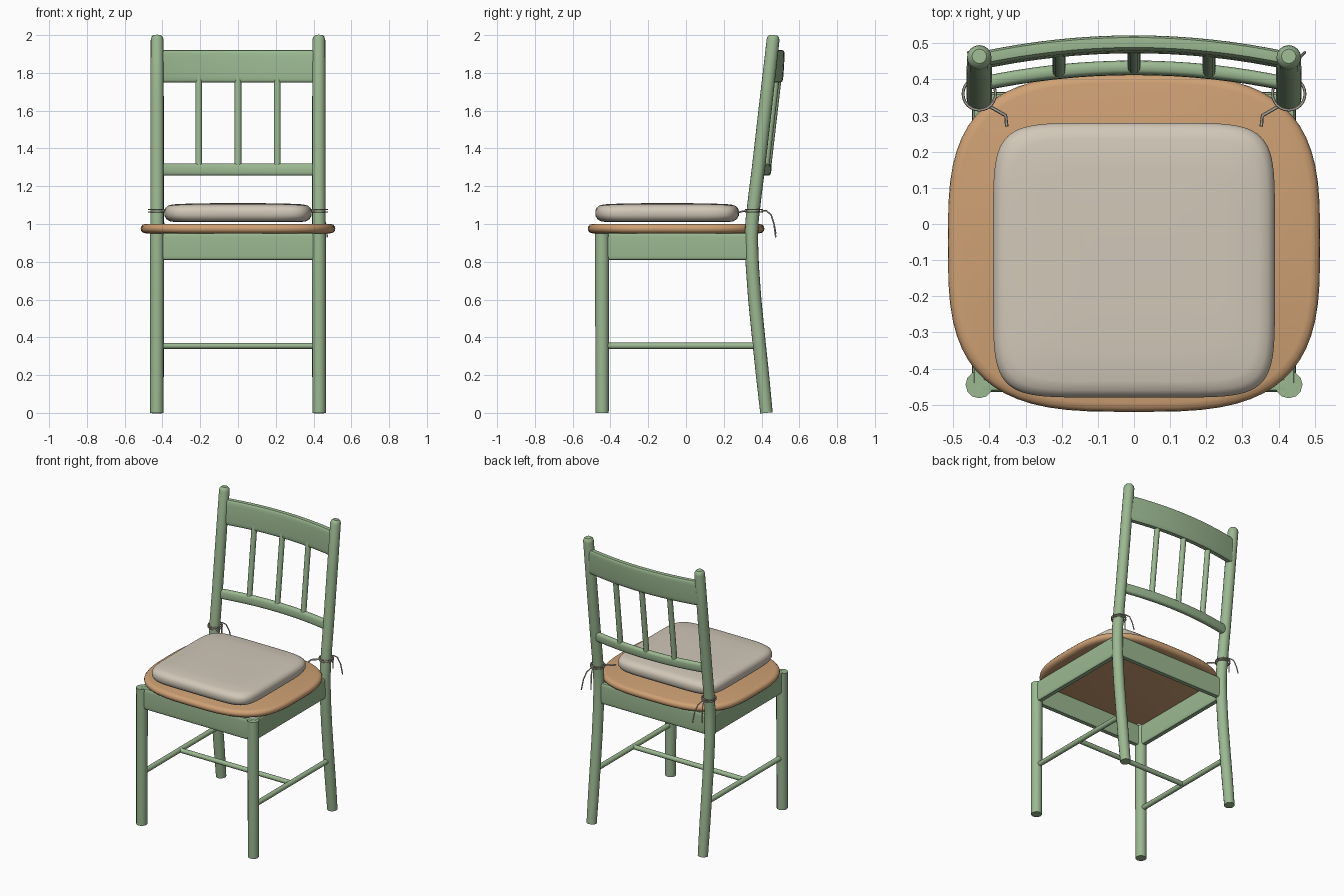
import bpy, bmesh, math
from mathutils import Vector

if "Cube" in bpy.data.objects:
    bpy.data.objects.remove(bpy.data.objects["Cube"])


def material(name, rgb):
    m = bpy.data.materials.new(name)
    m.diffuse_color = (*rgb, 1)
    m.use_nodes = True
    m.node_tree.nodes["Principled BSDF"].inputs["Base Color"].default_value = m.diffuse_color
    return m


GREEN = material("sage green paint", (0.33, 0.48, 0.285))
WOOD = material("warm wood", (0.62, 0.355, 0.175))
CLOTH = material("cream cloth", (0.64, 0.575, 0.48))
STRING = material("tie string", (0.56, 0.50, 0.42))


def loft(name, rings, mat, closed=False):
    """Skin a list of equal-length point rings, capping the ends."""
    bm = bmesh.new()
    vs = [[bm.verts.new(p) for p in r] for r in rings]
    n = len(vs[0])
    pairs = list(zip(vs, vs[1:])) + ([(vs[-1], vs[0])] if closed else [])
    for a, b in pairs:
        for i in range(n):
            j = (i + 1) % n
            bm.faces.new((a[i], a[j], b[j], b[i]))
    if not closed:
        bm.faces.new(vs[0])
        bm.faces.new(vs[-1])
    bmesh.ops.recalc_face_normals(bm, faces=bm.faces)
    me = bpy.data.meshes.new(name)
    bm.to_mesh(me)
    bm.free()
    me.materials.append(mat)
    ob = bpy.data.objects.new(name, me)
    bpy.context.collection.objects.link(ob)
    bpy.ops.object.select_all(action='DESELECT')
    ob.select_set(True)
    bpy.context.view_layer.objects.active = ob
    bpy.ops.object.shade_smooth_by_angle(angle=math.radians(40))
    return ob


def tube(name, pts, radii, mat, sides=12, closed=False):
    pts = [Vector(p) for p in pts]
    if not isinstance(radii, (list, tuple)):
        radii = [radii] * len(pts)
    rings, m = [], len(pts)
    for k, p in enumerate(pts):
        a = pts[(k - 1) % m] if closed else pts[max(k - 1, 0)]
        b = pts[(k + 1) % m] if closed else pts[min(k + 1, m - 1)]
        t = (b - a).normalized()
        ref = Vector((0, 0, 1)) if closed or abs(t.z) < 0.3 else Vector((1, 0.0, 0))
        u = t.cross(ref).normalized()
        w = t.cross(u)
        rings.append([p + radii[k] * (math.cos(q) * u + math.sin(q) * w)
                      for q in (2 * math.pi * i / sides for i in range(sides))])
    return loft(name, rings, mat, closed)


def superellipse(a, b, n, count):
    out = []
    for i in range(count):
        q = 2 * math.pi * i / count
        c, s = math.cos(q), math.sin(q)
        out.append((a * math.copysign(abs(c) ** (2 / n), c),
                    b * math.copysign(abs(s) ** (2 / n), s)))
    return out


def slab(name, cy, a, b, n, profile, mat, count=64):
    """Rounded plate: profile is a list of (inset, z)."""
    return loft(name, [[(x, y + cy, z) for x, y in superellipse(a - i, b - i, n, count)]
                       for i, z in profile], mat)


def bow_y(x, mid):
    return mid - 0.25 * x * x


def rail(name, mid_y, z, hy, hz, n, tilt):
    rings = []
    for k in range(17):
        x = -0.43 + 0.86 * k / 16
        rings.append([(x, bow_y(x, mid_y) + y + tilt * v, z + v)
                      for y, v in superellipse(hy, hz, n, 20)])
    return loft(name, rings, GREEN)


# Seat and cushion
slab("seat", -0.0525, 0.515, 0.4675, 3.2,
     [(0.03, 0.95), (0.012, 0.954), (0.002, 0.965), (0, 0.975),
      (0.002, 0.986), (0.01, 0.996), (0.025, 1.0)], WOOD)
slab("cushion", -0.10, 0.39, 0.38, 6.5,
     [(0.06, 1.01), (0.03, 1.014), (0.01, 1.026), (0, 1.045), (0, 1.07),
      (0.006, 1.085), (0.02, 1.097), (0.045, 1.104), (0.13, 1.108), (0.25, 1.11)], CLOTH, 80)

# Curved back rails and spindles
rail("top_rail", 0.497, 1.835, 0.022, 0.086, 5, 0.06)
rail("lower_back_rail", 0.432, 1.288, 0.020, 0.032, 3, 0.06)
for x in (-0.208, 0, 0.208):
    tube("back_spindle", [(x, bow_y(x, 0.432), 1.29), (x, bow_y(x, 0.49), 1.79)],
         0.018, GREEN, 12)

# Aprons with softened edges
sec = superellipse(0.02, 0.071, 6, 20)
for y in (-0.445, 0.345):
    loft("cross_apron", [[(x, y + u, 0.881 + v) for u, v in sec] for x in (-0.42, 0.42)], GREEN)

for s in (-1, 1):
    X = 0.428 * s
    loft("side_apron", [[(X + u, y, 0.881 + v) for u, v in sec] for y in (-0.44, 0.345)], GREEN)
    # Legs
    tube("front_leg", [(X + 0.002 * s, -0.444, 0), (X, -0.444, 0.95)], [0.035, 0.038], GREEN)
    path = [(0, 0.426), (0.2, 0.405), (0.4, 0.384), (0.6, 0.364), (0.78, 0.351), (0.92, 0.346),
            (1.02, 0.35), (1.15, 0.365), (1.3, 0.384), (1.65, 0.424), (1.975, 0.461),
            (1.99, 0.463), (2.0, 0.464)]
    tube("back_leg", [(X, y, z) for z, y in path],
         [0.033] + [0.035] * 9 + [0.034, 0.03, 0.02], GREEN, 16)
    # Side stretcher
    tube("side_stretcher", [(X, -0.44, 0.355), (X, 0.385, 0.355)], 0.017, GREEN)

    # Cushion ties: loops round the post, lead and two hanging ends
    for z in (1.064, 1.077):
        ring = [(X + 0.045 * math.cos(q), 0.36 + 0.045 * math.sin(q), z)
                for q in (math.pi * i / 12 for i in range(24))]
        tube("tie_loop", ring, 0.004, STRING, 6, True)
    tube("tie_lead", [(0.352 * s, 0.27, 1.06), (0.355 * s, 0.30, 1.067), (0.40 * s, 0.326, 1.07)],
         0.005, STRING, 6)
    for d, drop in ((0.045, 0), (-0.03, 0.02)):
        tube("tie_end", [(X, 0.40, 1.07), (X + 0.2 * d, 0.425, 1.07), (X + 0.5 * d, 0.45, 1.05),
                         (X + 0.8 * d, 0.466, 1.0), (X + d, 0.475, 0.93 + drop)],
             0.004, STRING, 6)

# Middle stretcher
tube("middle_stretcher", [(-0.428, -0.03, 0.355), (0.428, -0.03, 0.355)], 0.016, GREEN)
